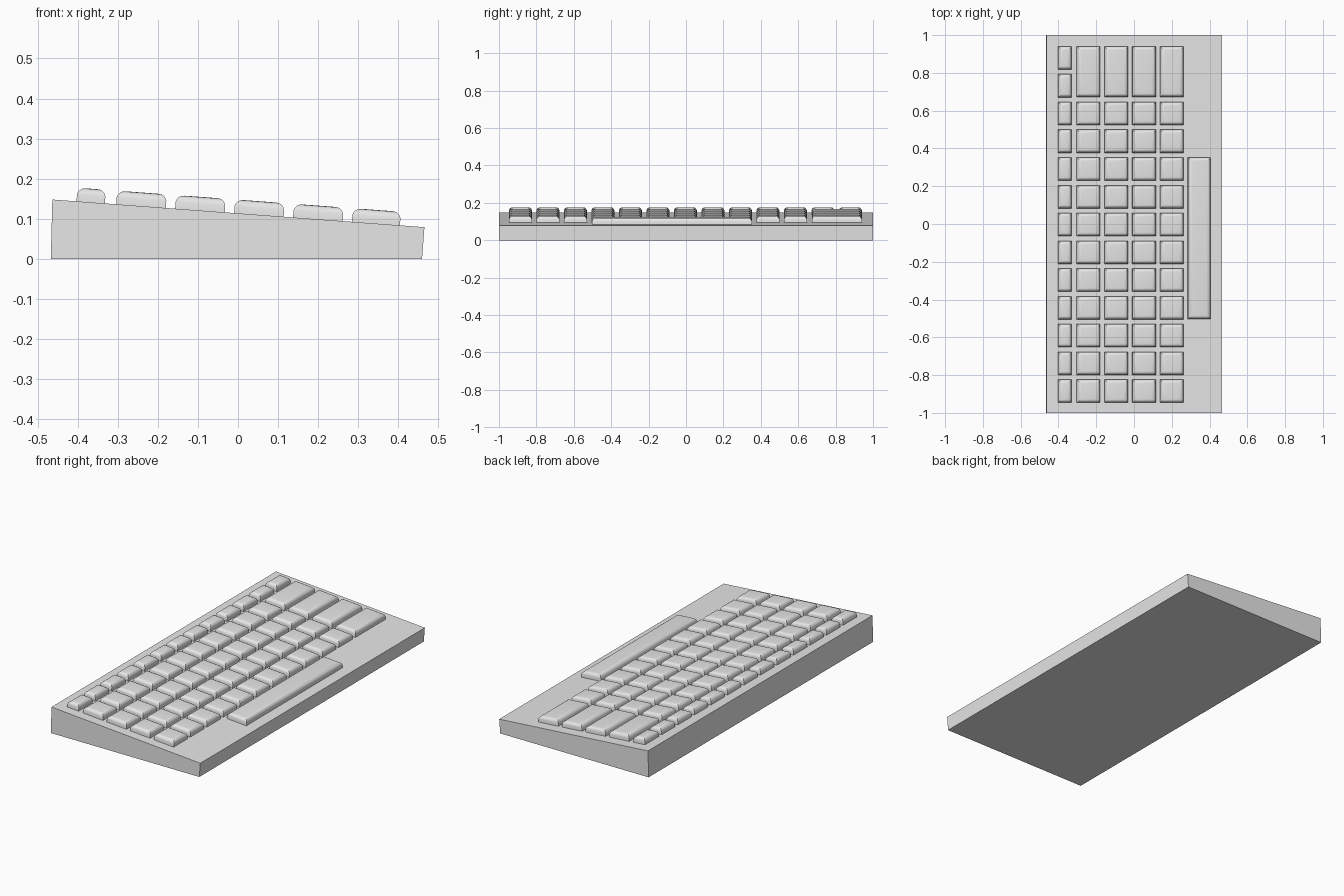
import bpy, bmesh, math
from mathutils import Matrix

if "Cube" in bpy.data.objects:
    bpy.data.objects.remove(bpy.data.objects["Cube"], do_unlink=True)

grey = bpy.data.materials.new("plain_grey")
grey.use_nodes = True
grey.diffuse_color = (0.8, 0.8, 0.8, 1)
grey.node_tree.nodes["Principled BSDF"].inputs["Base Color"].default_value = (0.8, 0.8, 0.8, 1)

BACK, FRONT = (-0.463, 0.148), (0.465, 0.079)   # ends of the sloping deck, x and z
SLOPE = (FRONT[1] - BACK[1]) / (FRONT[0] - BACK[0])
PITCH = 0.147


def loft(name, rings):
    """Closed solid through a list of equal-length vertex rings."""
    bm = bmesh.new()
    loops = [[bm.verts.new(p) for p in ring] for ring in rings]
    n = len(loops[0])
    for a, b in zip(loops, loops[1:]):
        for i in range(n):
            j = (i + 1) % n
            bm.faces.new((a[i], a[j], b[j], b[i]))
    bm.faces.new(loops[0][::-1])
    bm.faces.new(loops[-1])
    bmesh.ops.recalc_face_normals(bm, faces=bm.faces)
    mesh = bpy.data.meshes.new(name)
    bm.to_mesh(mesh)
    bm.free()
    mesh.materials.append(grey)
    obj = bpy.data.objects.new(name, mesh)
    bpy.context.collection.objects.link(obj)
    return obj


# Wedge-shaped case
profile = [(-0.467, 0), (0.459, 0), FRONT, BACK]
loft("case", [[(x, y, z) for x, z in profile] for y in (-1, 1)])

# Key cross-section: inset and height above the deck
STEPS = [(0, -0.004), (0, 0.018), (0.003, 0.025), (0.008, 0.030), (0.014, 0.033), (0.022, 0.034)]
keys = []


def key(name, x0, x1, y0, y1):
    """Keycap with upright skirt and rounded shoulders, tilted with the deck."""
    hx, hy = (x1 - x0) / 2, (y1 - y0) / 2
    rings = []
    for inset, h in STEPS:
        a, b = hx - inset, hy - inset
        rings.append([(-a, -b, h), (a, -b, h), (a, b, h), (-a, b, h)])
    obj = loft(name, rings)
    cx, cy = (x0 + x1) / 2, (y0 + y1) / 2
    z = BACK[1] + (cx - BACK[0]) * SLOPE
    obj.matrix_world = Matrix.Translation((cx, cy, z)) @ Matrix.Rotation(-math.atan(SLOPE), 4, "Y")
    keys.append(obj)


# Narrow row of keys along the high edge
for i in range(13):
    y = -0.885 + PITCH * i
    key(f"narrow_key_{i + 1}", -0.403, -0.332, y - 0.061, y + 0.061)

# Four rows of square keys, each ending in a long key
for row in range(4):
    x = -0.242 + PITCH * row
    for i in range(11):
        y = -0.885 + PITCH * i
        key(f"square_key_{row + 1}_{i + 1}", x - 0.062, x + 0.062, y - 0.061, y + 0.061)
    key(f"long_key_{row + 1}", x - 0.062, x + 0.062, 0.673, 0.94)

# Space bar along the low edge
key("space_bar", 0.284, 0.404, -0.503, 0.352)

# Smooth shoulders, crisp skirt edges
bpy.ops.object.select_all(action="DESELECT")
for obj in keys:
    obj.select_set(True)
bpy.context.view_layer.objects.active = keys[0]
bpy.ops.object.shade_smooth_by_angle(angle=math.radians(30))
